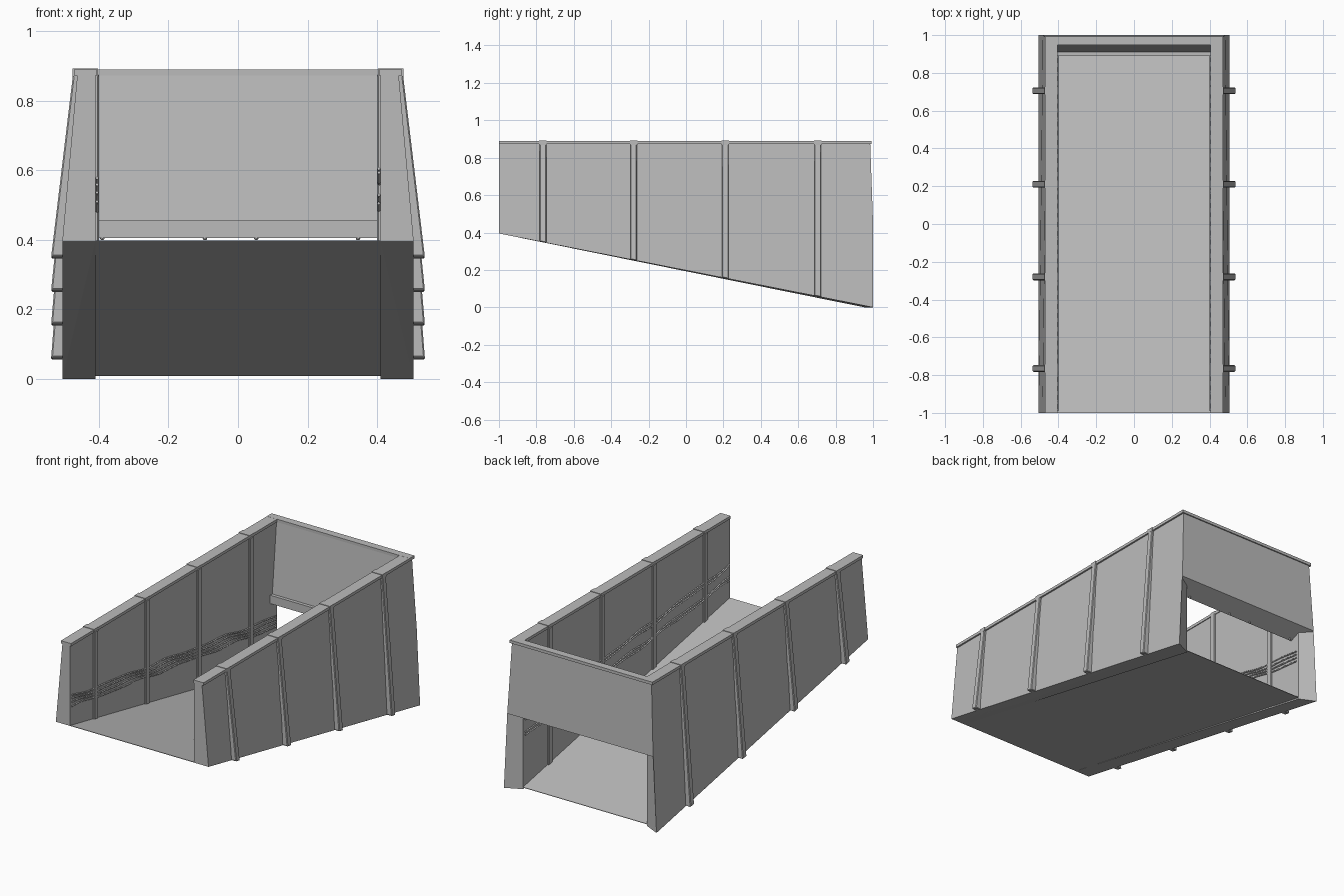
import bpy, bmesh, math

cube = bpy.data.objects.get("Cube")
if cube:
    bpy.data.objects.remove(cube, do_unlink=True)

concrete = bpy.data.materials.new("concrete grey")
concrete.use_nodes = True
GREY = (0.5, 0.5, 0.5, 1)
concrete.diffuse_color = GREY
concrete.node_tree.nodes["Principled BSDF"].inputs["Base Color"].default_value = GREY

TOP = 0.872      # underside of the coping
SIDES = ((1, "left"), (-1, "right"))


def floor_z(y):
    return 0.1975 * (1 - y)


def outer_x(z, base=0.0):
    """Outer wall face, leaning in from the ramp edge to the coping."""
    return 0.505 - 0.043 * (z - base) / (TOP - base)


def finish(name, bm, bevel=0):
    bmesh.ops.recalc_face_normals(bm, faces=bm.faces)
    mesh = bpy.data.meshes.new(name)
    bm.to_mesh(mesh)
    bm.free()
    mesh.materials.append(concrete)
    obj = bpy.data.objects.new(name, mesh)
    bpy.context.collection.objects.link(obj)
    if bevel:
        mod = obj.modifiers.new("bevel", "BEVEL")
        mod.width = bevel
        mod.segments = 1
    return obj


def loft(name, ring_a, ring_b, bevel=0):
    """Solid between two matching outlines."""
    bm = bmesh.new()
    a = [bm.verts.new(p) for p in ring_a]
    b = [bm.verts.new(p) for p in ring_b]
    n = len(a)
    bm.faces.new(a)
    bm.faces.new(b[::-1])
    for i in range(n):
        j = (i + 1) % n
        bm.faces.new((a[i], b[i], b[j], a[j]))
    return finish(name, bm, bevel)


def box(name, x0, x1, y0, y1, z0, z1):
    outline = ((x0, y0), (x1, y0), (x1, y1), (x0, y1))
    return loft(name, [(x, y, z0) for x, y in outline],
                [(x, y, z1) for x, y in outline])


# Sloping floor, thin, notched between the wall ends at the back
floor_outline = [(-0.505, -1), (0.505, -1), (0.505, 1), (0.41, 0.955),
                 (-0.41, 0.955), (-0.505, 1)]
loft("ramp_floor", [(x, y, floor_z(y)) for x, y in floor_outline],
     [(x, y, floor_z(y) + 0.003) for x, y in floor_outline])

# Side walls with splayed back ends
for s, side in SIDES:
    front_z = (floor_z(-1), 0.62, TOP)
    back = ((0, 1), (0.45, 1), (TOP, 0.985))
    front_ring = [(s * outer_x(z, front_z[0]), -1, z) for z in front_z]
    front_ring += [(s * 0.41, -1, z) for z in reversed(front_z)]
    back_ring = [(s * outer_x(z), y, z) for z, y in back]
    back_ring += [(s * 0.41, 0.955, z) for z, y in reversed(back)]
    loft(side + "_wall", front_ring, back_ring)

    # Coping along the wall top
    box(side + "_coping", s * 0.405, s * 0.472, -1, 0.99, TOP, 0.889)

    # Ribs passing through the wall, with a raised coping block above each
    for i, y in enumerate((-0.765, -0.28, 0.21, 0.705)):
        rings = []
        for yy in (y - 0.018, y + 0.018):
            z = floor_z(yy)
            rings.append([(s * 0.4, yy, z), (s * 0.537, yy, z),
                          (s * 0.474, yy, TOP + 0.005), (s * 0.4, yy, TOP + 0.005)])
        loft(f"{side}_rib_{i + 1}", *rings, bevel=0.004)
        box(f"{side}_coping_block_{i + 1}", s * 0.403, s * 0.475,
            y - 0.02, y + 0.02, TOP - 0.003, 0.892)

# Lintel over the back opening, with a ledge on its inner side
lintel_profile = [(0.985, TOP), (1, 0.45), (0.89, 0.405),
                  (0.89, 0.455), (0.91, 0.455), (0.95, TOP)]
loft("back_lintel", *[[(s * (outer_x(z) - 0.0005), y, z) for y, z in lintel_profile]
                      for s in (-1, 1)])
box("back_coping", -0.472, 0.472, 0.947, 0.992, TOP, 0.8895)

# Small lamps under the lintel
for i, x in enumerate((-0.39, -0.095, 0.052, 0.345)):
    bm = bmesh.new()
    bmesh.ops.create_uvsphere(bm, u_segments=8, v_segments=6, radius=0.007)
    bmesh.ops.translate(bm, verts=bm.verts, vec=(x, 0.9, 0.406))
    finish(f"lamp_{i + 1}", bm)


# Sagging cables along the inner wall faces
def cable(name, s, z_front, z_back, phase):
    curve = bpy.data.curves.new(name, "CURVE")
    curve.dimensions = "3D"
    curve.bevel_depth = 0.005
    curve.bevel_resolution = 0
    curve.use_fill_caps = True
    spline = curve.splines.new("POLY")
    steps = 40
    spline.points.add(steps)
    for i, p in enumerate(spline.points):
        t = i / steps
        wave = 0.006 * math.sin(t * 8 * math.pi + phase) + 0.003 * math.sin(t * 41 + phase)
        p.co = (s * 0.405, -0.99 + 1.93 * t, z_front + (z_back - z_front) * t + wave, 1)
    obj = bpy.data.objects.new(name, curve)
    bpy.context.collection.objects.link(obj)
    curve.materials.append(concrete)


for i in range(4):
    cable(f"right_cable_{i + 1}", -1, 0.51 + 0.02 * i, 0.25 + 0.02 * i, i * 0.7)
for i in range(2):
    cable(f"left_lower_cable_{i + 1}", 1, 0.505 + 0.016 * i, 0.32 + 0.016 * i, i)
    cable(f"left_upper_cable_{i + 1}", 1, 0.585 + 0.018 * i, 0.41 + 0.018 * i, i + 2)
